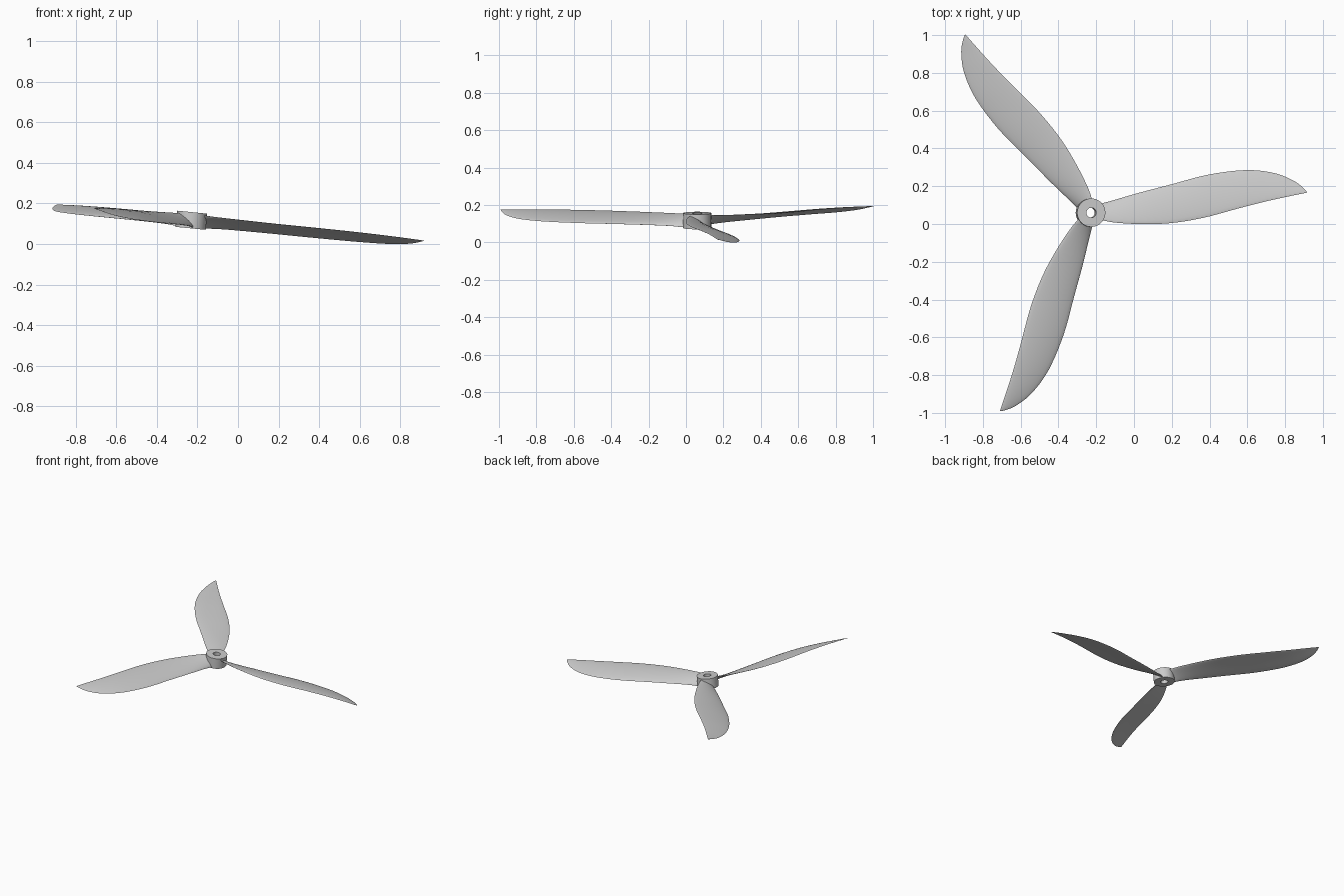
import bpy, bmesh, math
from mathutils import Vector, Matrix

if "Cube" in bpy.data.objects:
    bpy.data.objects.remove(bpy.data.objects["Cube"])

CENTRE = Matrix.Translation((-0.23, 0.06, 0.117)) @ Matrix.Rotation(math.radians(5.6), 4, 'Y')

# Blade stations: leading edge point, trailing edge point, thickness
STATIONS = [
    ((0.045, 0.045, -0.035), (0.040, -0.035, 0.031), 0.018),
    ((0.130, 0.068, -0.028), (0.130, -0.052, 0.028), 0.016),
    ((0.250, 0.103, -0.025), (0.280, -0.060, 0.026), 0.015),
    ((0.430, 0.150, -0.024), (0.430, -0.054, 0.025), 0.014),
    ((0.630, 0.202, -0.024), (0.600, -0.026, 0.025), 0.013),
    ((0.830, 0.226, -0.023), (0.780, 0.022, 0.024), 0.011),
    ((0.980, 0.210, -0.019), (0.930, 0.060, 0.021), 0.009),
    ((1.080, 0.170, -0.009), (1.050, 0.086, 0.017), 0.006),
    ((1.130, 0.132, 0.004), (1.110, 0.098, 0.014), 0.004),
    ((1.151, 0.108, 0.011), (1.150, 0.106, 0.012), 0.001),
]


def make_object(name, bm):
    bmesh.ops.recalc_face_normals(bm, faces=bm.faces)
    me = bpy.data.meshes.new(name)
    bm.to_mesh(me)
    bm.free()
    ob = bpy.data.objects.new(name, me)
    bpy.context.collection.objects.link(ob)
    bpy.context.view_layer.objects.active = ob
    ob.select_set(True)
    bpy.ops.object.shade_smooth_by_angle(angle=math.radians(35))
    ob.select_set(False)
    return ob


def spline(points, steps):
    """Catmull-Rom curve through the points."""
    p = [points[0] * 2 - points[1]] + points + [points[-1] * 2 - points[-2]]
    out = []
    for i in range(1, len(p) - 2):
        a, b, c, d = p[i - 1:i + 3]
        for s in range(steps):
            t = s / steps
            out.append(0.5 * (2 * b + (c - a) * t + (2 * a - 5 * b + 4 * c - d) * t * t
                              + (3 * b - a - 3 * c + d) * t ** 3))
    return out + [points[-1]]


def blade(name, angle):
    lead = spline([Vector(s[0]) for s in STATIONS], 5)
    trail = spline([Vector(s[1]) for s in STATIONS], 5)
    thick = spline([Vector((s[2], 0, 0)) for s in STATIONS], 5)
    n = 10
    bm = bmesh.new()
    rings = []
    for l, t, h in zip(lead, trail, thick):
        chord = l - t
        up = Vector((1, 0, 0)).cross(chord).normalized()
        camber = 0.025 * chord.length
        ring = []
        # Aerofoil section: over the top, back underneath
        for k in range(2 * n):
            a = math.pi * k / n
            u = 0.5 - 0.5 * math.cos(a)
            off = 0.5 * h.x * math.sin(a) * (1.15 - 0.3 * u) + camber * (4 * u * (1 - u) - 0.5)
            ring.append(bm.verts.new(l - chord * u + up * off))
        rings.append(ring)
    for r, q in zip(rings, rings[1:]):
        for k in range(2 * n):
            j = (k + 1) % (2 * n)
            bm.faces.new((r[k], r[j], q[j], q[k]))
    bm.faces.new(rings[0])
    bm.faces.new(rings[-1])
    ob = make_object(name, bm)
    ob.matrix_world = CENTRE @ Matrix.Rotation(angle, 4, 'Z')


# Hub: ring profile swept round the axis, leaving the shaft hole open
bm = bmesh.new()
seg = 64
profile = [(0.026, -0.04), (0.075, -0.04), (0.075, 0.04), (0.026, 0.04)]
loops = [[bm.verts.new((r * math.cos(2 * math.pi * i / seg), r * math.sin(2 * math.pi * i / seg), z))
          for r, z in profile] for i in range(seg)]
for i in range(seg):
    a, b = loops[i], loops[(i + 1) % seg]
    for k in range(4):
        m = (k + 1) % 4
        bm.faces.new((a[k], b[k], b[m], a[m]))
make_object("hub", bm).matrix_world = CENTRE

# Three identical blades
for i in range(3):
    blade("blade_%d" % (i + 1), i * 2 * math.pi / 3)
